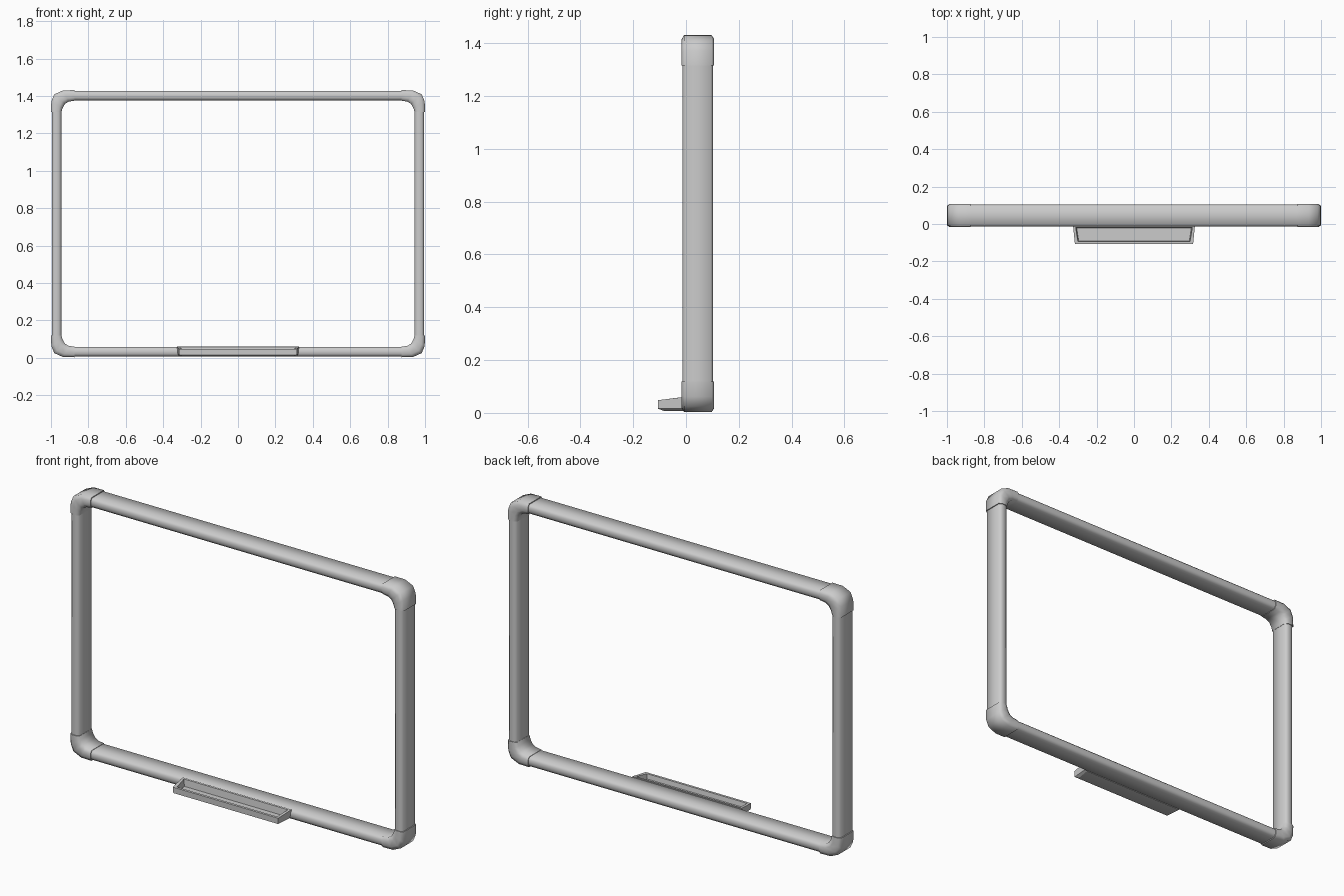
import bpy, bmesh, math

if "Cube" in bpy.data.objects:
    bpy.data.objects.remove(bpy.data.objects["Cube"])

YC, ZC = 0.045, 0.717
# section: (across thickness, along depth), both -1..1
SECTION = [(1, .84), (.45, 1), (-.45, 1), (-1, .84),
           (-1, -.84), (-.45, -1), (.45, -1), (1, -.84)]


def finish(bm, name, angle):
    bmesh.ops.recalc_face_normals(bm, faces=bm.faces)
    me = bpy.data.meshes.new(name)
    bm.to_mesh(me)
    bm.free()
    ob = bpy.data.objects.new(name, me)
    bpy.context.collection.objects.link(ob)
    bpy.ops.object.select_all(action='DESELECT')
    ob.select_set(True)
    bpy.context.view_layer.objects.active = ob
    bpy.ops.object.shade_smooth_by_angle(angle=math.radians(angle))
    return ob


def loft(rings, name, angle):
    bm = bmesh.new()
    vs = [[bm.verts.new(p) for p in r] for r in rings]
    n = len(vs[0])
    for a, b in zip(vs, vs[1:]):
        for i in range(n):
            j = (i + 1) % n
            bm.faces.new((a[i], a[j], b[j], b[i]))
    bm.faces.new(vs[0])
    bm.faces.new(vs[-1])
    return finish(bm, name, angle)


def tube(pairs, depth, name):
    """Sweep the section between matching outer and inner outline points (x, z)."""
    rings = []
    for (ox, oz), (ix, iz) in pairs:
        rings.append([((ox + ix) / 2 + u * (ox - ix) / 2, YC + v * depth,
                       (oz + iz) / 2 + u * (oz - iz) / 2) for u, v in SECTION])
    return loft(rings, name, 65)


# straight rails
for s, side in ((1, "right"), (-1, "left")):
    tube([((s * .995, z), (s * .945, z)) for z in (.09, 1.344)], .058, side + "_rail")
for s, side in ((1, "top"), (-1, "bottom")):
    tube([((x, ZC + s * .709), (x, ZC + s * .660)) for x in (-.9, .9)], .058, side + "_rail")

# corner elbows, outer and inner outline relative to the frame centre
ELBOW = [((1.0, .598), (.944, .598)), ((.998, .655), (.938, .618)),
         ((.982, .692), (.925, .641)), ((.935, .713), (.905, .653)),
         ((.873, .714), (.873, .658))]
for sx, a in ((1, "right"), (-1, "left")):
    for sz, b in ((1, "top"), (-1, "bottom")):
        tube([((sx * o[0], ZC + sz * o[1]), (sx * i[0], ZC + sz * i[1])) for o, i in ELBOW],
             .062, f"{b}_{a}_corner")

# pen tray: nested outlines from the underside, over the rim, down to the inner floor
def outline(xf, xb, yf, yb, zf, zb):
    return [(-xf, yf, zf), (xf, yf, zf), (xb, yb, zb), (-xb, yb, zb)]

loft([outline(.300, .312, -.085, -.008, .008, .008),
      outline(.314, .322, -.106, -.008, .016, .016),
      outline(.316, .326, -.107, -.008, .048, .060),
      outline(.300, .312, -.094, -.018, .048, .059),
      outline(.296, .306, -.090, -.022, .022, .022)], "pen_tray", 25)
